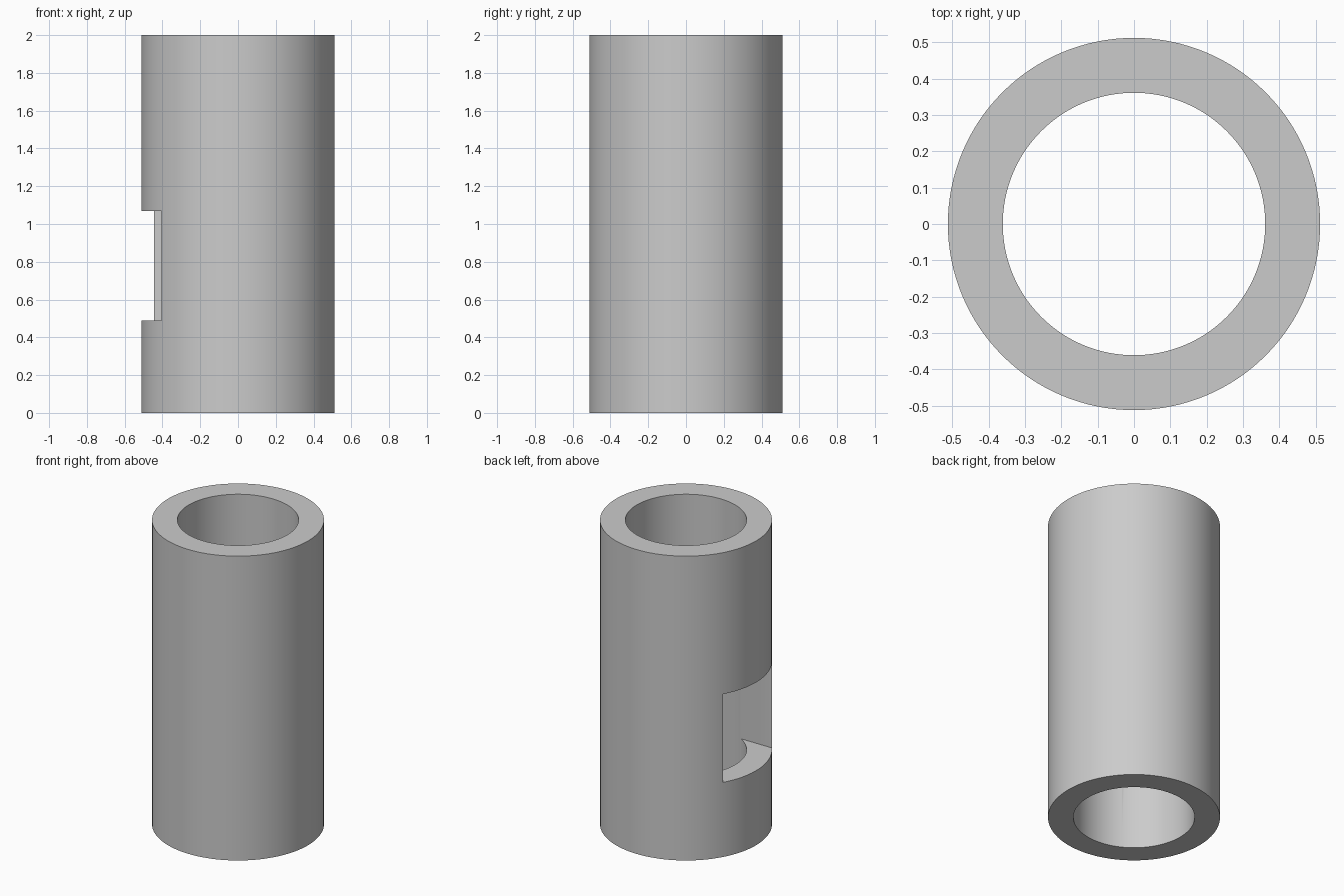
import bpy
import bmesh
import math

if "Cube" in bpy.data.objects:
    bpy.data.objects.remove(bpy.data.objects["Cube"], do_unlink=True)

OUTER, INNER, HEIGHT, SIDES = 0.512, 0.361, 2.0, 128

# Single grey material
grey = bpy.data.materials.new("plain grey")
grey.use_nodes = True
colour = (0.6, 0.6, 0.6, 1.0)
grey.diffuse_color = colour
grey.node_tree.nodes["Principled BSDF"].inputs["Base Color"].default_value = colour


def add_object(name, bm):
    bmesh.ops.recalc_face_normals(bm, faces=bm.faces)
    mesh = bpy.data.meshes.new(name)
    bm.to_mesh(mesh)
    bm.free()
    mesh.materials.append(grey)
    obj = bpy.data.objects.new(name, mesh)
    bpy.context.collection.objects.link(obj)
    return obj


# Hollow tube: a rectangular wall section swept around the axis
bm = bmesh.new()
section = [(INNER, 0), (OUTER, 0), (OUTER, HEIGHT), (INNER, HEIGHT)]
rings = []
for i in range(SIDES):
    a = math.tau * i / SIDES
    rings.append([bm.verts.new((r * math.cos(a), r * math.sin(a), z)) for r, z in section])
for i, ring in enumerate(rings):
    following = rings[(i + 1) % SIDES]
    for j in range(4):
        k = (j + 1) % 4
        bm.faces.new((ring[j], following[j], following[k], ring[k]))
tube = add_object("tube", bm)

# Rectangular window through the wall on the -x side
low, high = (-0.7, -0.313, 0.49), (0.0, 0.253, 1.07)
bm = bmesh.new()
bmesh.ops.create_cube(bm, size=1)
for v in bm.verts:
    v.co = [lo if c < 0 else hi for c, lo, hi in zip(v.co, low, high)]
cutter = add_object("window_cutter", bm)
cutter.hide_render = True

cut = tube.modifiers.new("window", "BOOLEAN")
cut.operation = "DIFFERENCE"
cut.solver = "EXACT"
cut.object = cutter

# Apply the cut, then smooth the curved walls
bpy.ops.object.select_all(action="DESELECT")
bpy.context.view_layer.objects.active = tube
tube.select_set(True)
bpy.ops.object.modifier_apply(modifier=cut.name)
bpy.data.objects.remove(cutter, do_unlink=True)
bpy.ops.object.shade_smooth_by_angle(angle=math.radians(30))
